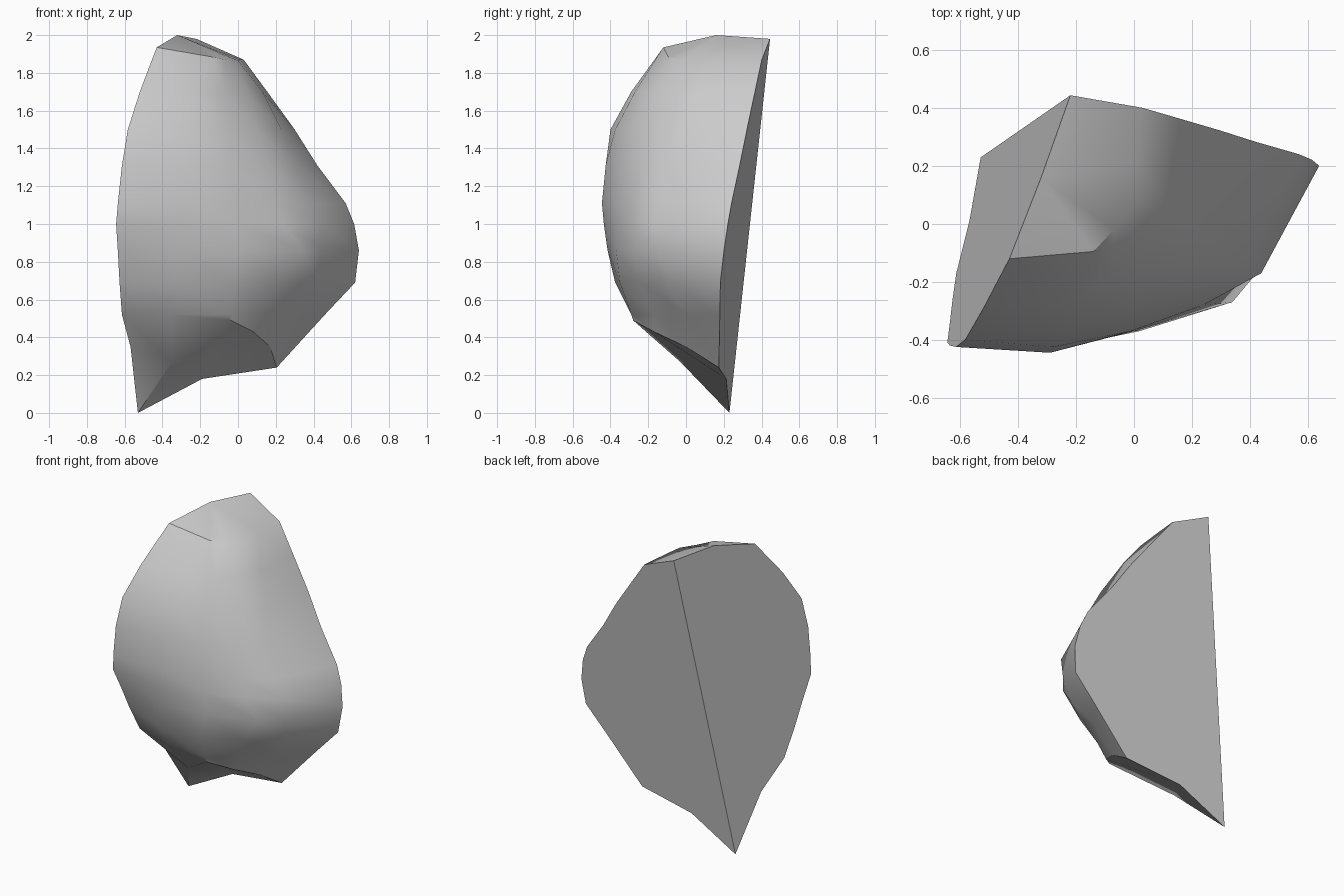
import bpy, bmesh

if "Cube" in bpy.data.objects:
    bpy.data.objects.remove(bpy.data.objects["Cube"])

# The two flat back cuts, meeting on a slanted ridge
def right_cut(x, z):
    return (x, 0.23 - 0.118 * (x + 0.53) + 0.127 * z, z)

def left_cut(y, z):
    return (-0.53 + 0.363 * (y - 0.23) + 0.117 * z, y, z)

# Rounded front: z, x on right cut, y on left cut, four front points right to left
levels = [
    (0.52, 0.46, -0.17, (0.33, 0.00), (0.15, -0.17), (-0.04, -0.29), (-0.35, -0.26)),
    (0.69, 0.62, -0.26, (0.43, -0.10), (0.22, -0.25), (-0.03, -0.35), (-0.33, -0.375)),
    (0.86, 0.64, -0.34, (0.44, -0.15), (0.34, -0.27), (0.02, -0.37), (-0.30, -0.415)),
    (1.00, 0.615, -0.41, (0.44, -0.17), (0.24, -0.28), (0.00, -0.37), (-0.29, -0.435)),
    (1.11, 0.57, -0.42, (0.39, -0.15), (0.21, -0.27), (-0.01, -0.37), (-0.29, -0.445)),
    (1.31, 0.42, -0.425, (0.31, -0.10), (0.16, -0.24), (-0.03, -0.34), (-0.28, -0.425)),
    (1.50, 0.30, -0.40, (0.23, -0.04), (0.10, -0.19), (-0.06, -0.29), (-0.24, -0.375)),
    (1.70, 0.155, -0.29, (0.13, 0.06), (0.05, -0.09), (-0.07, -0.19), (-0.23, -0.27)),
]
bottom = [right_cut(0.205, 0.24), (0.17, 0.0, 0.35), (0.08, -0.17, 0.43),
          (-0.04, -0.28, 0.49), (-0.35, -0.03, 0.27), left_cut(0.01, 0.35)]
top = [right_cut(0.03, 1.87), (0.01, 0.20, 1.87), (0.0, 0.07, 1.865),
       (-0.07, -0.02, 1.87), (-0.14, -0.095, 1.885), left_cut(-0.12, 1.935)]
rings = [bottom]
for z, rx, ly, *front in levels:
    rings.append([right_cut(rx, z)] + [(x, y, z) for x, y in front] + [left_cut(ly, z)])
rings.append(top)

bm = bmesh.new()
rows = [[bm.verts.new(p) for p in ring] for ring in rings]
tip = bm.verts.new((-0.53, 0.23, 0))
peak = bm.verts.new((-0.22, 0.445, 1.98))
crest = bm.verts.new(left_cut(0.16, 2.0))
under = bm.verts.new(right_cut(-0.19, 0.18))

# Front skin
for a, b in zip(rows, rows[1:]):
    for i in range(5):
        bm.faces.new((a[i], a[i + 1], b[i + 1], b[i]))

# Underside and crown fans
low, high = rows[0], rows[-1]
for a, b in zip(low[:4], low[1:5]):
    bm.faces.new((under, b, a))
bm.faces.new((under, tip, low[4]))
bm.faces.new((tip, low[5], low[4]))
crown = [peak] + high
for a, b in zip(crown, crown[1:]):
    bm.faces.new((crest, a, b))

# Flat back faces
bm.faces.new([tip, under] + [r[0] for r in rows] + [peak])
bm.faces.new([peak, crest] + [r[5] for r in reversed(rows)] + [tip])
bmesh.ops.recalc_face_normals(bm, faces=bm.faces)

mesh = bpy.data.meshes.new("rock_shard")
bm.to_mesh(mesh)
bm.free()
rock = bpy.data.objects.new("rock_shard", mesh)
bpy.context.collection.objects.link(rock)
bpy.context.view_layer.objects.active = rock
rock.select_set(True)
bpy.ops.object.shade_smooth_by_angle(angle=0.6)
